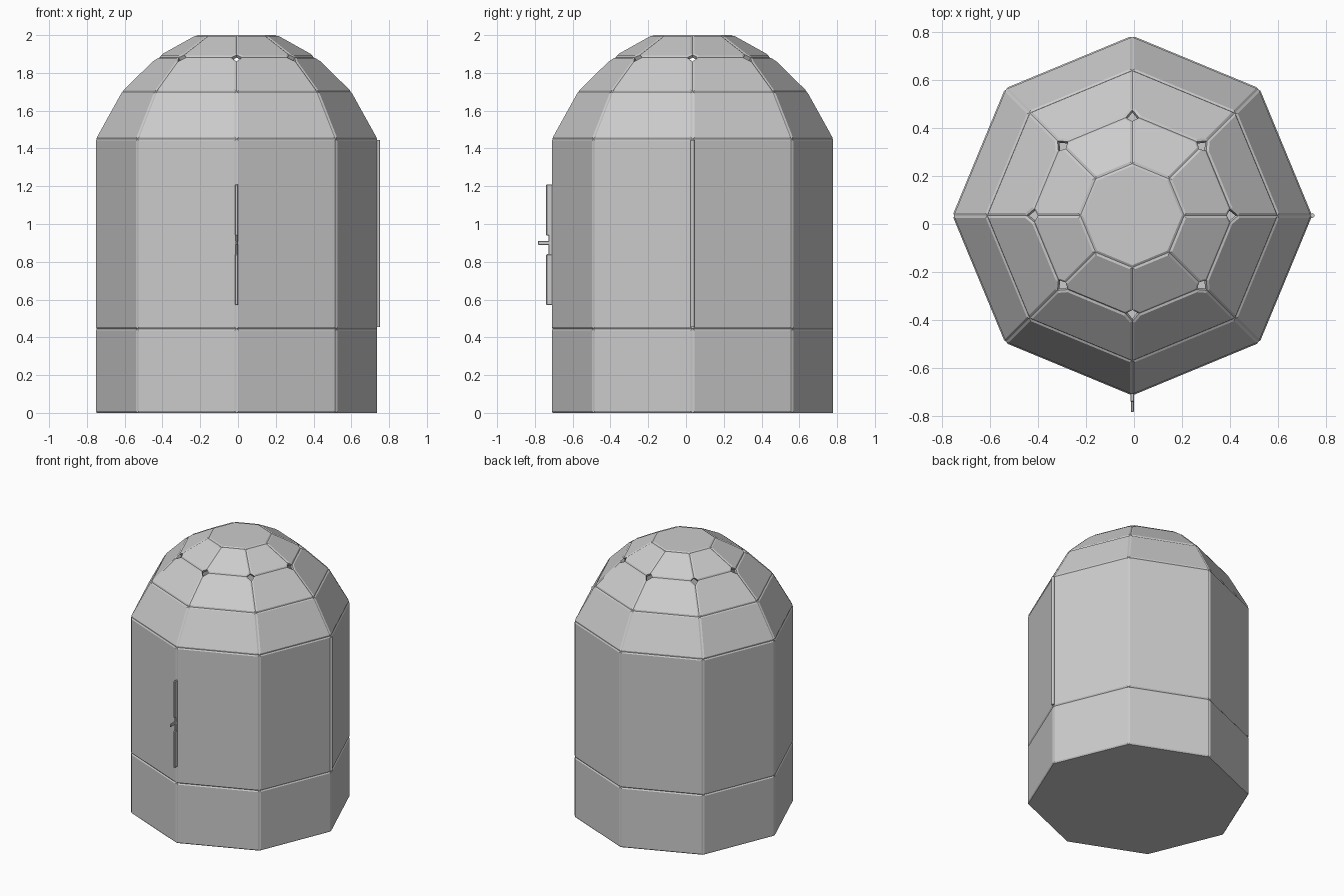
import bpy, bmesh
from math import cos, sin, pi

if "Cube" in bpy.data.objects:
    bpy.data.objects.remove(bpy.data.objects["Cube"])

CX, CY, N = -0.007, 0.035, 8
DEPTH = 0.006  # how far each panel stands out of its seams
PROFILE = [(0.748, 0.0), (0.748, 0.445), (0.748, 1.45),
           (0.61, 1.705), (0.425, 1.887), (0.222, 2.0)]


def finish(name, bm):
    mesh = bpy.data.meshes.new(name)
    bm.to_mesh(mesh)
    bm.free()
    obj = bpy.data.objects.new(name, mesh)
    bpy.context.collection.objects.link(obj)
    return obj


def box(name, center, size):
    bm = bmesh.new()
    bmesh.ops.create_cube(bm, size=1)
    for v in bm.verts:
        v.co = [c + s * k for c, s, k in zip(center, size, v.co)]
    bmesh.ops.bevel(bm, geom=bm.edges[:], offset=0.003, segments=1, affect='EDGES')
    return finish(name, bm)


# Panelled eight-sided shell
bm = bmesh.new()
rings = []
for r, z in PROFILE:
    r -= DEPTH
    z -= DEPTH if z > 1.5 else 0
    rings.append([bm.verts.new((CX + r * cos(2 * pi * i / N),
                                CY + r * sin(2 * pi * i / N), z)) for i in range(N)])
for a, b in zip(rings, rings[1:]):
    for i in range(N):
        j = (i + 1) % N
        bm.faces.new((a[i], a[j], b[j], b[i]))
bm.faces.new(rings[-1])
floor = bm.faces.new(rings[0][::-1])

# Diamond vents where the panels meet on the upper dome ring
cut = bmesh.ops.bevel(bm, geom=rings[4], offset=0.03, segments=1, affect='VERTICES')
vents = [f for f in cut['faces'] if f.calc_area() < 0.005]
bmesh.ops.delete(bm, geom=vents, context='FACES_ONLY')

# Raised panels leave narrow seams between them
bm.normal_update()
panels = [f for f in bm.faces if f.normal.z > -0.9]
bmesh.ops.inset_individual(bm, faces=panels, thickness=0.009, depth=DEPTH,
                           use_even_offset=True)
shell = finish("panelled_shell", bm)
wall = shell.modifiers.new("wall", 'SOLIDIFY')
wall.thickness = 0.02
wall.offset = -1

# Door hinge rod on the right corner
bm = bmesh.new()
bmesh.ops.create_cone(bm, cap_ends=True, segments=12, radius1=0.01, radius2=0.01, depth=0.99)
bmesh.ops.translate(bm, verts=bm.verts[:], vec=(0.741, CY, 0.95))
finish("hinge_rod", bm)

# Door latch on the front corner: two bars, a link and a handle
for name, z in (("lower_latch_bar", 0.705), ("upper_latch_bar", 1.075)):
    box(name, (CX, -0.722, z), (0.016, 0.036, 0.27))
box("latch_link", (CX, -0.717, 0.89), (0.012, 0.02, 0.11))
box("latch_handle", (CX, -0.745, 0.9), (0.012, 0.076, 0.022))
